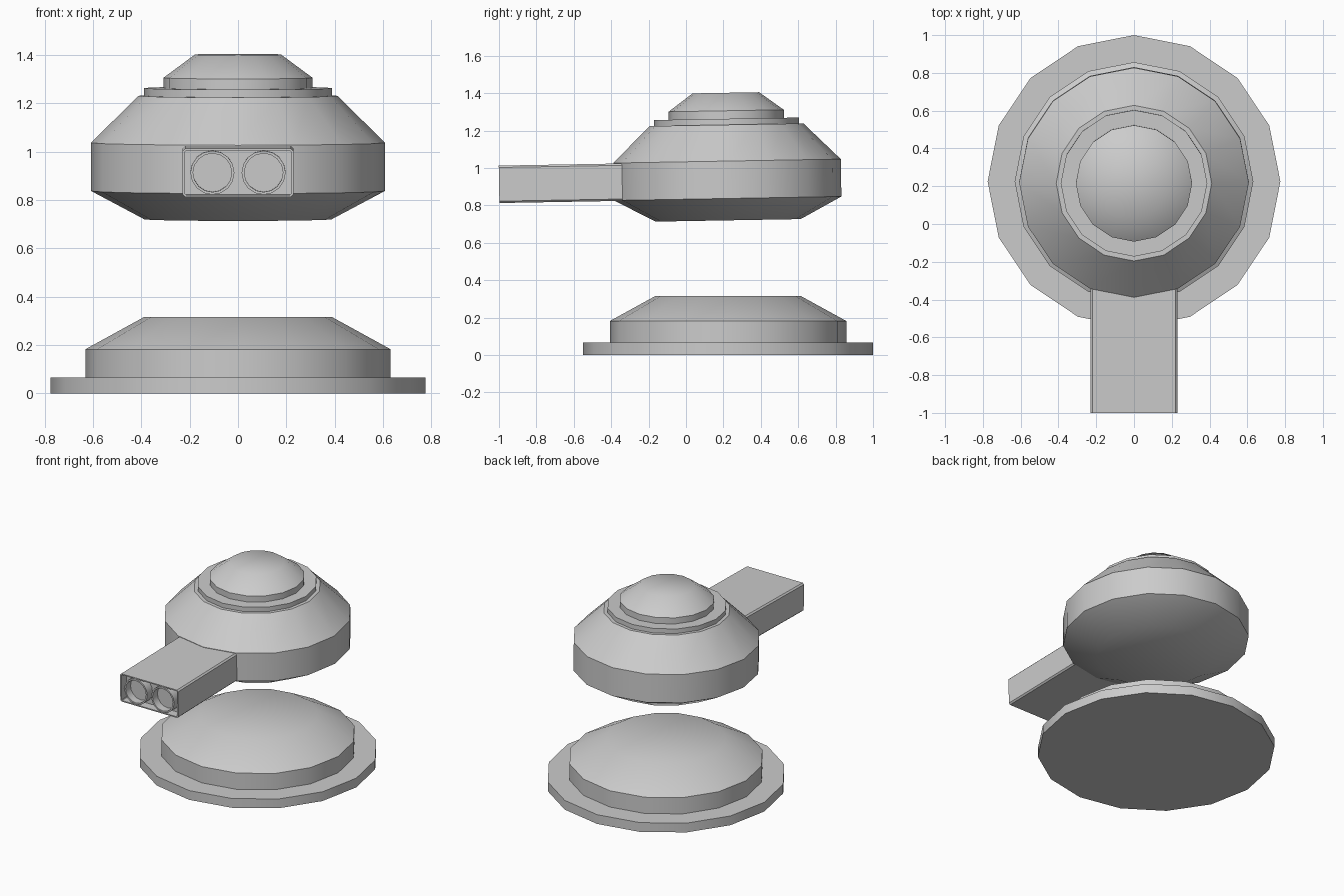
import bpy, bmesh, math
from mathutils import Matrix

if "Cube" in bpy.data.objects:
    bpy.data.objects.remove(bpy.data.objects["Cube"])

SIDES = 16
CENTRE = Matrix.Translation((0, 0.225, 0))
# The turret leans slightly forward about its underside
TURRET = Matrix.Translation((0, 0.225, 0.72)) @ Matrix.Rotation(math.radians(1), 4, 'X')


def skin(name, rings, matrix):
    """Join matching rings of points with quads and cap both ends."""
    bm = bmesh.new()
    loops = [[bm.verts.new(p) for p in ring] for ring in rings]
    n = len(loops[0])
    for a, b in zip(loops, loops[1:]):
        for i in range(n):
            j = (i + 1) % n
            bm.faces.new((a[i], a[j], b[j], b[i]))
    bm.faces.new(loops[0][::-1])
    bm.faces.new(loops[-1])
    bmesh.ops.recalc_face_normals(bm, faces=bm.faces)
    bm.transform(matrix)
    mesh = bpy.data.meshes.new(name)
    bm.to_mesh(mesh)
    bm.free()
    obj = bpy.data.objects.new(name, mesh)
    bpy.context.collection.objects.link(obj)
    bpy.ops.object.select_all(action='DESELECT')
    obj.select_set(True)
    bpy.context.view_layer.objects.active = obj
    bpy.ops.object.shade_smooth_by_angle(angle=math.radians(40))
    return obj


def lathe(name, profile, matrix):
    """Turn an (r, z) profile about z."""
    step = 2 * math.pi / SIDES
    return skin(name, [[(r * math.cos(i * step), r * math.sin(i * step), z)
                        for i in range(SIDES)] for r, z in profile], matrix)


def section(hx, hz, c, y, z):
    """Rectangle with chamfered corners in the xz plane."""
    pts = [(hx, hz - c), (hx - c, hz), (c - hx, hz), (-hx, hz - c),
           (-hx, c - hz), (c - hx, -hz), (hx - c, -hz), (hx, c - hz)]
    return [(px, y, z + pz) for px, pz in pts]


# Base: ground plate and domed pedestal
lathe("base_plate", [(0.775, 0), (0.775, 0.066)], CENTRE)
lathe("base_pedestal", [(0.632, 0.06), (0.632, 0.182), (0.388, 0.316)], CENTRE)

# Turret body, hatch ring and cap
lathe("turret_body", [(0.388, 0), (0.608, 0.117), (0.608, 0.317), (0.412, 0.511)], TURRET)
lathe("hatch_ring", [(0.388, 0.505), (0.388, 0.543)], TURRET)
lathe("hatch_dome", [(0.308, 0.535), (0.308, 0.586), (0.178, 0.682)], TURRET)

# Gun housing with a recessed muzzle face
front, mid, depth = -1.221, 0.214, 0.06
skin("gun_housing", [section(0.229, 0.1, 0.01, -0.3, mid),
                     section(0.229, 0.1, 0.01, front, mid),
                     section(0.219, 0.092, 0.004, front, mid),
                     section(0.219, 0.092, 0.004, front + depth, mid)], TURRET)

# Twin barrels, hollow at the muzzle
for side, label in ((-1, "left"), (1, "right")):
    place = (TURRET @ Matrix.Translation((side * 0.106, front, mid))
             @ Matrix.Rotation(math.radians(90), 4, 'X'))
    lathe("barrel_" + label, [(0.091, -depth - 0.005), (0.091, 0), (0.08, 0),
                              (0.08, 0.005 - depth)], place)
